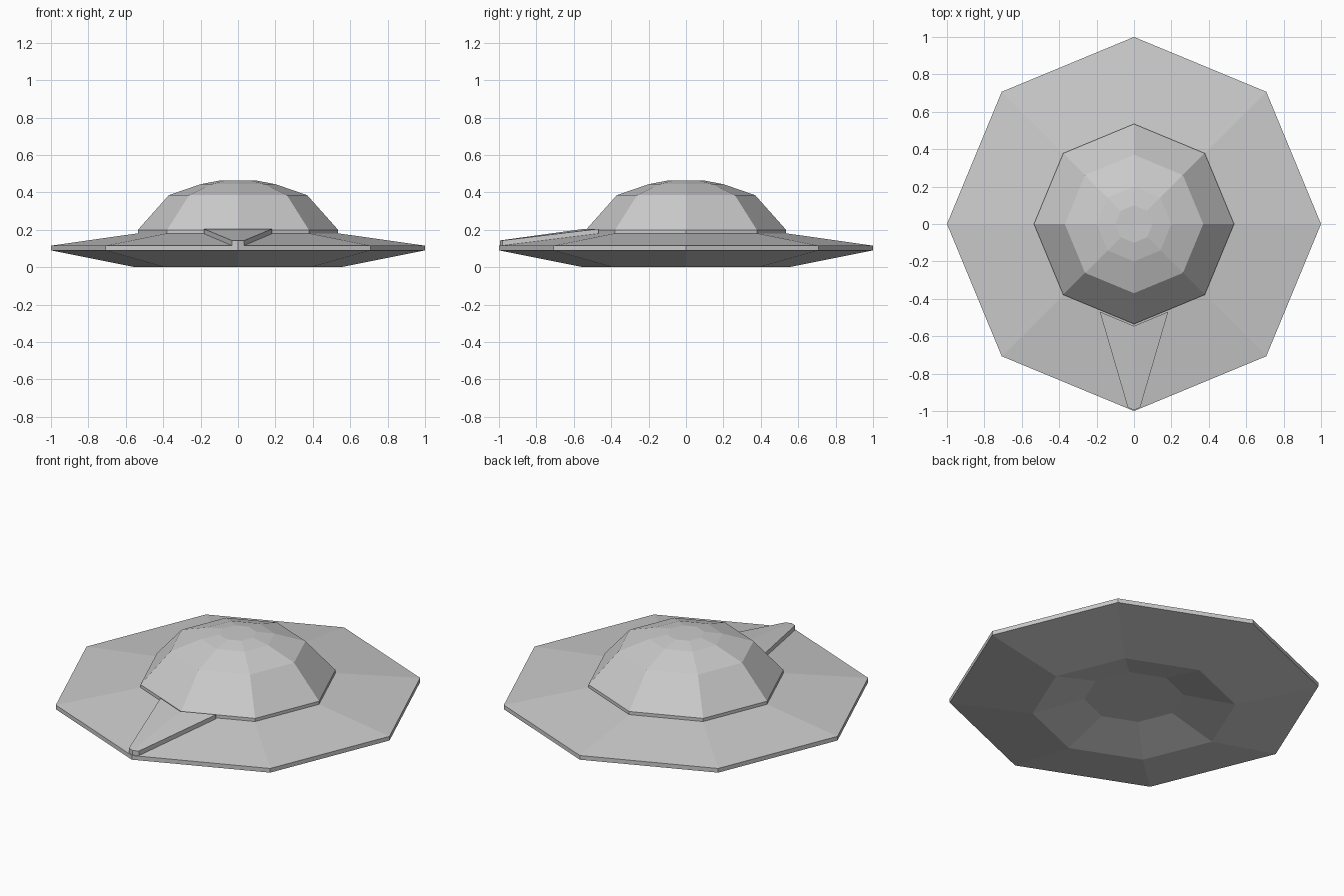
import bpy, bmesh
from math import cos, sin, pi

if "Cube" in bpy.data.objects:
    bpy.data.objects.remove(bpy.data.objects["Cube"])

SIDES = 8


def finish(name, bm):
    bmesh.ops.recalc_face_normals(bm, faces=bm.faces)
    mesh = bpy.data.meshes.new(name)
    bm.to_mesh(mesh)
    bm.free()
    obj = bpy.data.objects.new(name, mesh)
    bpy.context.collection.objects.link(obj)
    return obj


def octagon_lathe(name, profile):
    """Stack octagonal rings (radius, z) from bottom to top and cap both ends."""
    bm = bmesh.new()
    rings = [[bm.verts.new((r * cos(2 * pi * i / SIDES), r * sin(2 * pi * i / SIDES), z))
              for i in range(SIDES)] for r, z in profile]
    for low, high in zip(rings, rings[1:]):
        for i in range(SIDES):
            j = (i + 1) % SIDES
            bm.faces.new((low[i], low[j], high[j], high[i]))
    bm.faces.new(rings[0][::-1])
    bm.faces.new(rings[-1])
    return finish(name, bm)


# Saucer disc: recessed belly, sharp rim, shallow sloping top
octagon_lathe("saucer_disc", [(0.27, 0.075), (0.55, 0.0), (1.0, 0.09),
                              (1.0, 0.115), (0.53, 0.182)])

# Faceted dome with a thin lip at its base
octagon_lathe("dome", [(0.535, 0.18), (0.535, 0.2), (0.37, 0.385),
                       (0.2, 0.444), (0.1, 0.463)])

# Tapered front panel, folded over the ridge of the disc
bm = bmesh.new()
half = [(0, -0.995, 0.143), (0.033, -0.981, 0.143), (0.183, -0.469, 0.205), (0, -0.545, 0.205)]
for side in (1, -1):
    top = [bm.verts.new((x * side, y, z)) for x, y, z in half]
    low = [bm.verts.new((x * side, y, z - 0.03)) for x, y, z in half]
    bm.faces.new(top)
    bm.faces.new(low[::-1])
    for i in range(3):
        bm.faces.new((top[i], low[i], low[i + 1], top[i + 1]))
bmesh.ops.remove_doubles(bm, verts=bm.verts, dist=0.0005)
finish("front_panel", bm)
